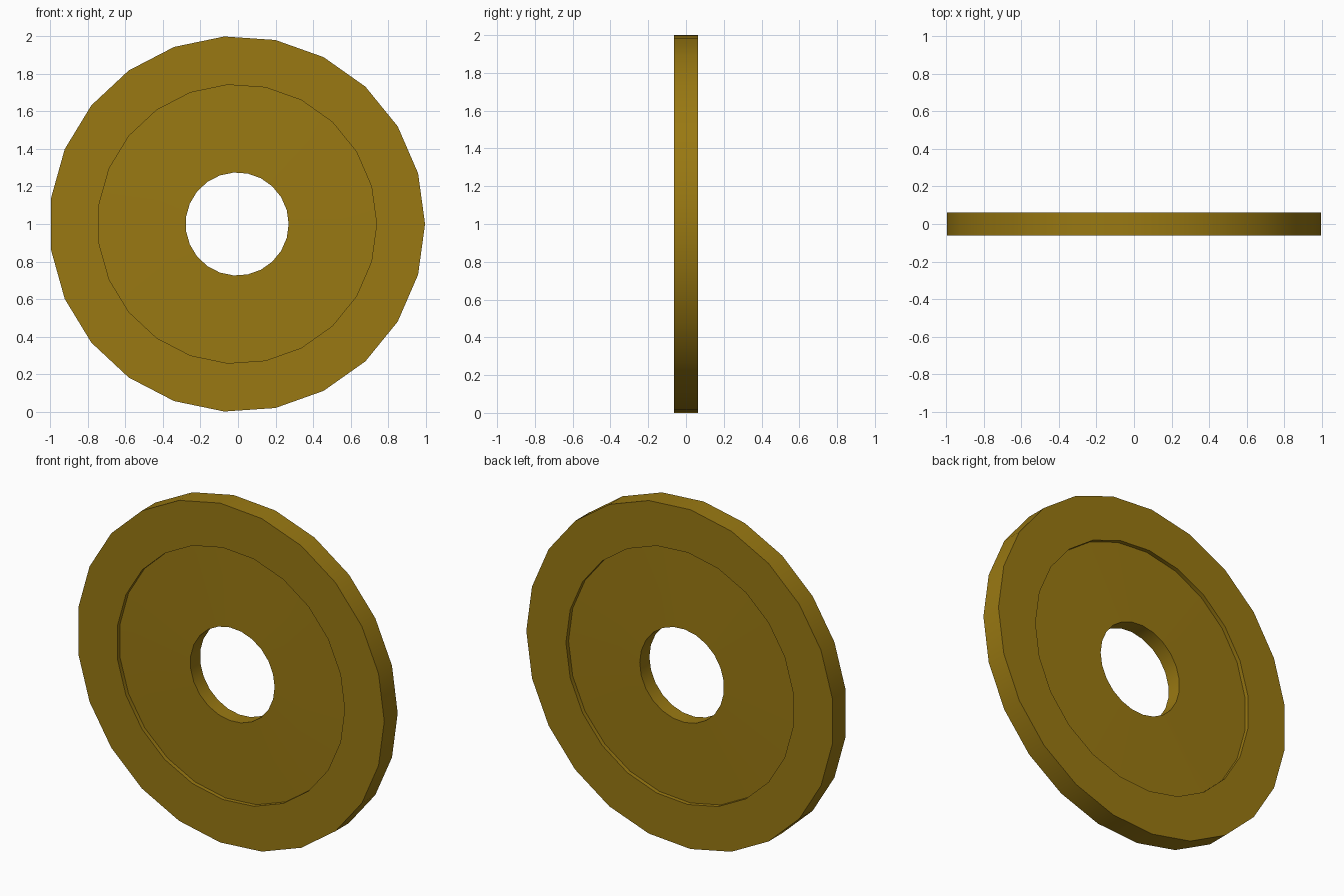
import bpy, bmesh, math

if "Cube" in bpy.data.objects:
    bpy.data.objects.remove(bpy.data.objects["Cube"])

SIDES = 23
CX, CZ = -0.0047, 1.0

# cross-section (radius, y): outer rim, recessed web and centre hole
half = [(1.0023, -0.0625), (0.744, -0.0625), (0.744, -0.038), (0.275, -0.045)]
profile = half + [(r, -y) for r, y in reversed(half)]

# revolve the section around the y axis
bm = bmesh.new()
rings = []
for i in range(SIDES):
    a = 2 * math.pi * i / SIDES
    rings.append([bm.verts.new((CX + r * math.cos(a), y, CZ + r * math.sin(a)))
                  for r, y in profile])
n = len(profile)
for i in range(SIDES):
    p, q = rings[i], rings[(i + 1) % SIDES]
    for j in range(n):
        k = (j + 1) % n
        bm.faces.new((p[j], p[k], q[k], q[j]))
bmesh.ops.recalc_face_normals(bm, faces=bm.faces[:])
mesh = bpy.data.meshes.new("ring_disc")
bm.to_mesh(mesh)
bm.free()
disc = bpy.data.objects.new("ring_disc", mesh)
bpy.context.collection.objects.link(disc)

# smooth round surfaces, sharp rim edges
bpy.context.view_layer.objects.active = disc
disc.select_set(True)
bpy.ops.object.shade_smooth_by_angle(angle=math.radians(30))

# dull gold
gold = bpy.data.materials.new("dull_gold")
gold.diffuse_color = (0.32, 0.19, 0.006, 1)
gold.use_nodes = True
gold.node_tree.nodes["Principled BSDF"].inputs["Base Color"].default_value = gold.diffuse_color
mesh.materials.append(gold)
